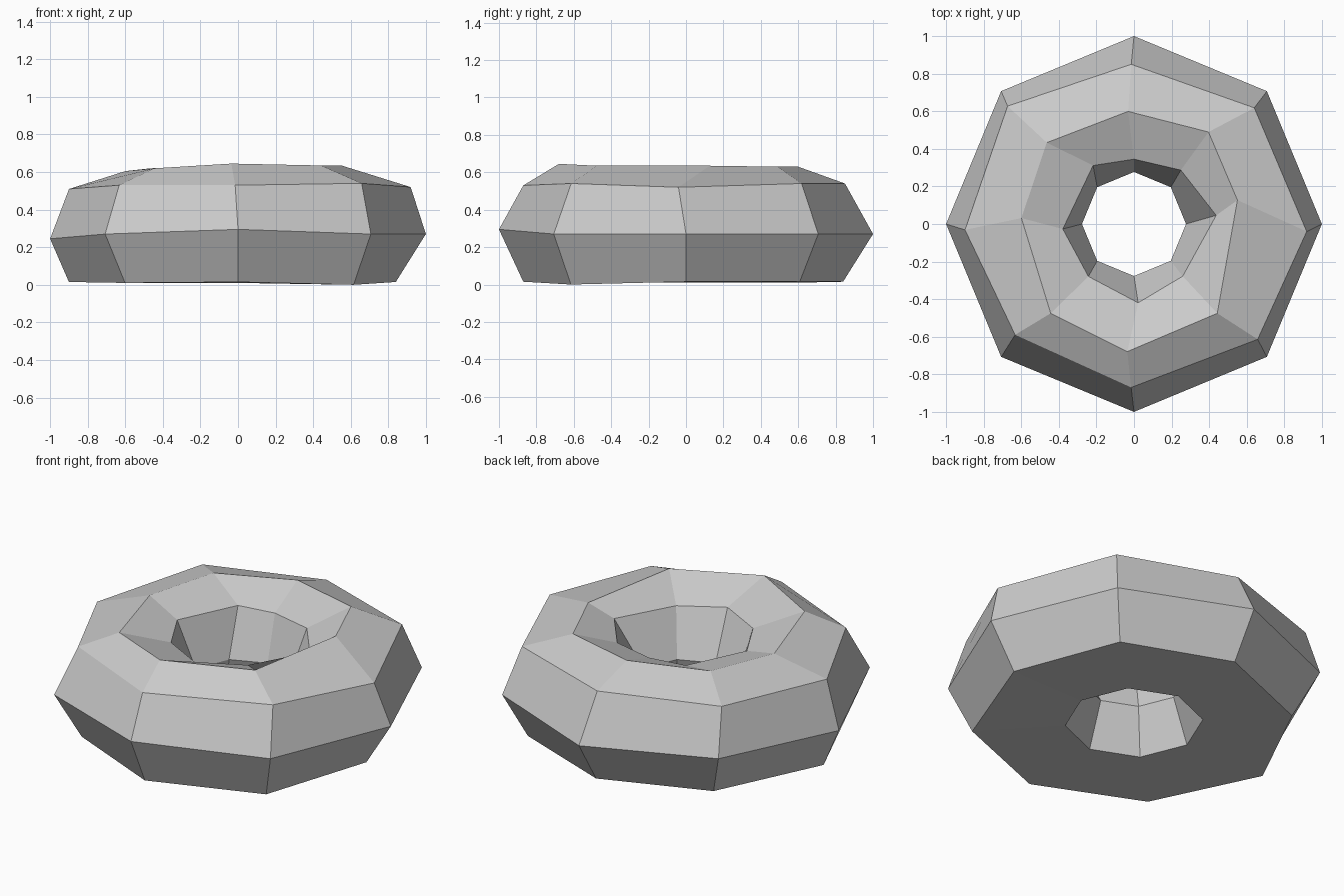
import bpy
import bmesh
from math import cos, sin, radians

cube = bpy.data.objects.get("Cube")
if cube:
    bpy.data.objects.remove(cube, do_unlink=True)

SIDES = 8
STEADY = [0] * SIDES


def make_material(name, value):
    mat = bpy.data.materials.new(name)
    mat.use_nodes = True
    colour = (value, value, value, 1)
    mat.diffuse_color = colour
    mat.node_tree.nodes["Principled BSDF"].inputs["Base Color"].default_value = colour
    return mat


def add_ring(bm, radii, heights, twists=STEADY):
    """One loop of corners, counter-clockwise from +x."""
    loop = []
    for i, (radius, height, twist) in enumerate(zip(radii, heights, twists)):
        angle = radians(360 * i / SIDES + twist)
        loop.append(bm.verts.new((radius * cos(angle), radius * sin(angle), height)))
    return loop


def even(value):
    return [value] * SIDES


bm = bmesh.new()

# Rings follow the cross-section from the outer foot over the crown into the hole
outer_foot = add_ring(bm, [.84, .86, .84, .85, .9, .85, .87, .87],
                      [.015, .015, .015, .01, .015, .01, .015, 0])
equator = add_ring(bm, even(1), [.27, .27, .27, .27, .245, .27, .295, .27])
shoulder = add_ring(bm, [.92, .89, .85, .92, .9, .865, .87, .9],
                    [.52, .54, .54, .54, .51, .53, .53, .54],
                    [-2.5, -1, 1, 2, 2, -2, -1, 2])
crown = add_ring(bm, [.565, .63, .6, .635, .6, .65, .68, .65],
                 [.635, .63, .63, .62, .605, .62, .645, .635],
                 [13, 6, 3, 2, -3, 2, -3, -2])
lip = add_ring(bm, [.44, .38, .345, .38, .38, .37, .42, .38],
               even(.54), [6, 4, 0, -10, 4, 4, 3, -2])
throat = add_ring(bm, even(.277), even(.27))
inner_foot = add_ring(bm, even(.37), even(.01))

# Bridge every ring to the next, closing under the base
rings = [outer_foot, equator, shoulder, crown, lip, throat, inner_foot]
for low, high in zip(rings, rings[1:] + rings[:1]):
    for i in range(SIDES):
        j = (i + 1) % SIDES
        bm.faces.new((low[i], low[j], high[j], high[i]))
bmesh.ops.recalc_face_normals(bm, faces=bm.faces)

mesh = bpy.data.meshes.new("faceted_ring")
bm.to_mesh(mesh)
bm.free()
mesh.materials.append(make_material("plain grey", .6))
ring = bpy.data.objects.new("faceted_ring", mesh)
bpy.context.collection.objects.link(ring)
